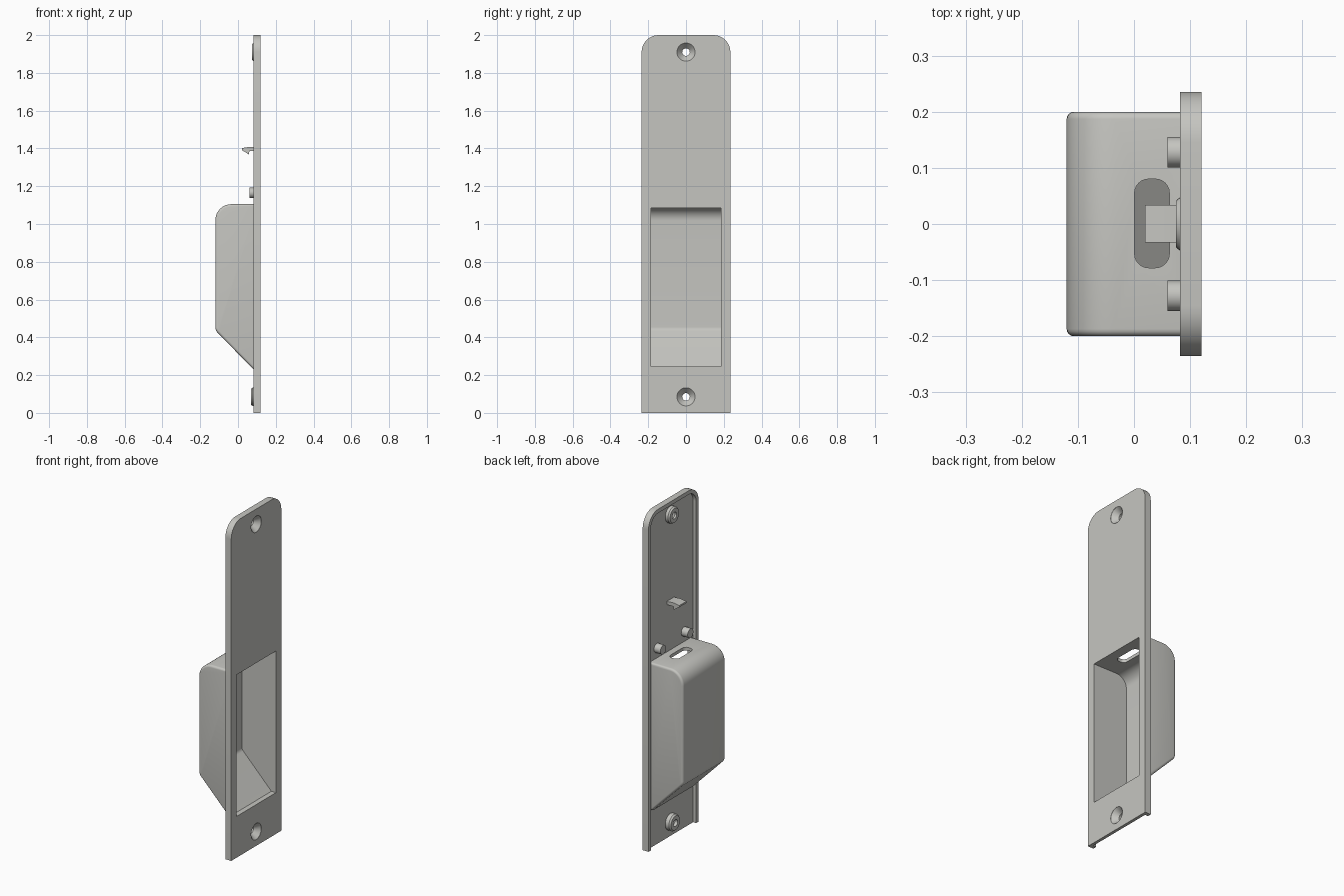
import bpy, bmesh, math
from mathutils import Vector

if "Cube" in bpy.data.objects:
    bpy.data.objects.remove(bpy.data.objects["Cube"])

grey = bpy.data.materials.new("warm grey plastic")
grey.diffuse_color = (0.56, 0.56, 0.53, 1)
grey.use_nodes = True
grey.node_tree.nodes["Principled BSDF"].inputs["Base Color"].default_value = grey.diffuse_color


def rounded(pts, radii, seg=10):
    """Polygon with each corner replaced by a fillet arc."""
    out = []
    for i, p in enumerate(pts):
        p, r = Vector(p), radii[i]
        if r == 0:
            out.append(p)
            continue
        a = (Vector(pts[i - 1]) - p).normalized()
        b = (Vector(pts[(i + 1) % len(pts)]) - p).normalized()
        half = a.angle(b) / 2
        centre = p + (a + b).normalized() * (r / math.sin(half))
        start = p + a * (r / math.tan(half)) - centre
        end = p + b * (r / math.tan(half)) - centre
        sweep = start.angle_signed(end)
        for k in range(seg + 1):
            t = -sweep * k / seg
            c, s = math.cos(t), math.sin(t)
            out.append(centre + Vector((start.x * c - start.y * s, start.x * s + start.y * c)))
    return out


def finish(name, bm):
    bmesh.ops.recalc_face_normals(bm, faces=bm.faces)
    mesh = bpy.data.meshes.new(name)
    bm.to_mesh(mesh)
    bm.free()
    ob = bpy.data.objects.new(name, mesh)
    bpy.context.collection.objects.link(ob)
    mesh.materials.append(grey)
    return ob


def prism(name, pts, lo, hi, place, bevel=0):
    """Extrude a 2D outline from lo to hi; place maps (u, v, w) to a point."""
    bm = bmesh.new()
    ends = [[bm.verts.new(place(p[0], p[1], w)) for p in pts] for w in (lo, hi)]
    caps = [bm.faces.new(e) for e in ends]
    n = len(pts)
    for i in range(n):
        j = (i + 1) % n
        bm.faces.new((ends[0][i], ends[0][j], ends[1][j], ends[1][i]))
    bmesh.ops.recalc_face_normals(bm, faces=bm.faces)
    if bevel:
        edges = list({e for f in caps for e in f.edges})
        bmesh.ops.bevel(bm, geom=edges, offset=bevel, segments=4, profile=0.5, affect='EDGES')
    return finish(name, bm)


def along_x(u, v, w):   # outline in y, z
    return (w, u, v)


def along_y(u, v, w):   # outline in x, z
    return (u, w, v)


def along_z(u, v, w):   # outline in x, y
    return (u, v, w)


def lathe_x(name, profile, y, z, n=32):
    """Closed solid turned about an x-parallel axis from (x, radius) pairs."""
    bm = bmesh.new()
    rings = [[bm.verts.new((x, y + r * math.cos(2 * math.pi * k / n),
                            z + r * math.sin(2 * math.pi * k / n))) for k in range(n)]
             for x, r in profile]
    for a, b in zip(rings, rings[1:]):
        for k in range(n):
            bm.faces.new((a[k], a[(k + 1) % n], b[(k + 1) % n], b[k]))
    bm.faces.new(rings[0])
    bm.faces.new(rings[-1])
    return finish(name, bm)


def combine(target, tool, op):
    m = target.modifiers.new("bool", 'BOOLEAN')
    m.operation, m.object, m.solver = op, tool, 'EXACT'
    bpy.context.view_layer.objects.active = target
    bpy.ops.object.modifier_apply(modifier=m.name)
    bpy.data.objects.remove(tool)


def panel_outline(w, z0, z1, r):
    return rounded([(-w, z0), (w, z0), (w, z1), (-w, z1)], [0, 0, r, r])


# Face plate, hollowed behind to leave a rim on the sides and top
plate = prism("face_plate", panel_outline(0.235, 0, 2, 0.09), 0.082, 0.12, along_x)
combine(plate, prism("recess", panel_outline(0.212, -0.1, 1.977, 0.067),
                     0.0, 0.102, along_x), 'DIFFERENCE')

# Pocket housing with sloped underside
housing = rounded([(0.11, 1.105), (-0.12, 1.105), (-0.12, 0.437), (0.082, 0.23), (0.11, 0.23)],
                  [0, 0.085, 0.04, 0, 0])
combine(plate, prism("housing", housing, -0.2, 0.2, along_y, 0.013), 'UNION')

# Screw bosses
screws = (0.085, 1.91)
for z, x in zip(screws, (0.069, 0.075)):
    combine(plate, lathe_x("boss", [(0.11, 0.049), (x + 0.009, 0.049), (x, 0.042)], 0, z), 'UNION')

# Pocket opening and its inner walls
cavity = rounded([(0.15, 1.086), (-0.103, 1.086), (-0.103, 0.443), (0.09, 0.245), (0.15, 0.245)],
                 [0, 0.068, 0.03, 0, 0])
combine(plate, prism("cavity", cavity, -0.185, 0.185, along_y), 'DIFFERENCE')

# Slot through the housing roof
slot = rounded([(0.001, -0.078), (0.063, -0.078), (0.063, 0.08), (0.001, 0.08)], [0.025] * 4, 6)
combine(plate, prism("slot", slot, 1.0, 1.2, along_z), 'DIFFERENCE')

# Countersunk screw holes
for z in screws:
    combine(plate, lathe_x("hole", [(0.13, 0.048), (0.119, 0.048), (0.087, 0.02), (0.03, 0.02)],
                           0, z), 'DIFFERENCE')

# Locating pegs
pegs = [lathe_x("locating_peg", [(0.104, 0.027), (0.06, 0.027)], s * 0.128, 1.165) for s in (-1, 1)]

# Snap hook
hook = prism("snap_hook", [(0.104, 1.405), (0.06, 1.408), (0.02, 1.402), (0.02, 1.392),
                           (0.058, 1.367), (0.06, 1.386), (0.104, 1.386)],
             -0.033, 0.034, along_y)

for ob in [plate, hook] + pegs:
    bpy.ops.object.select_all(action='DESELECT')
    ob.select_set(True)
    bpy.context.view_layer.objects.active = ob
    bpy.ops.object.shade_smooth_by_angle(angle=math.radians(30))
